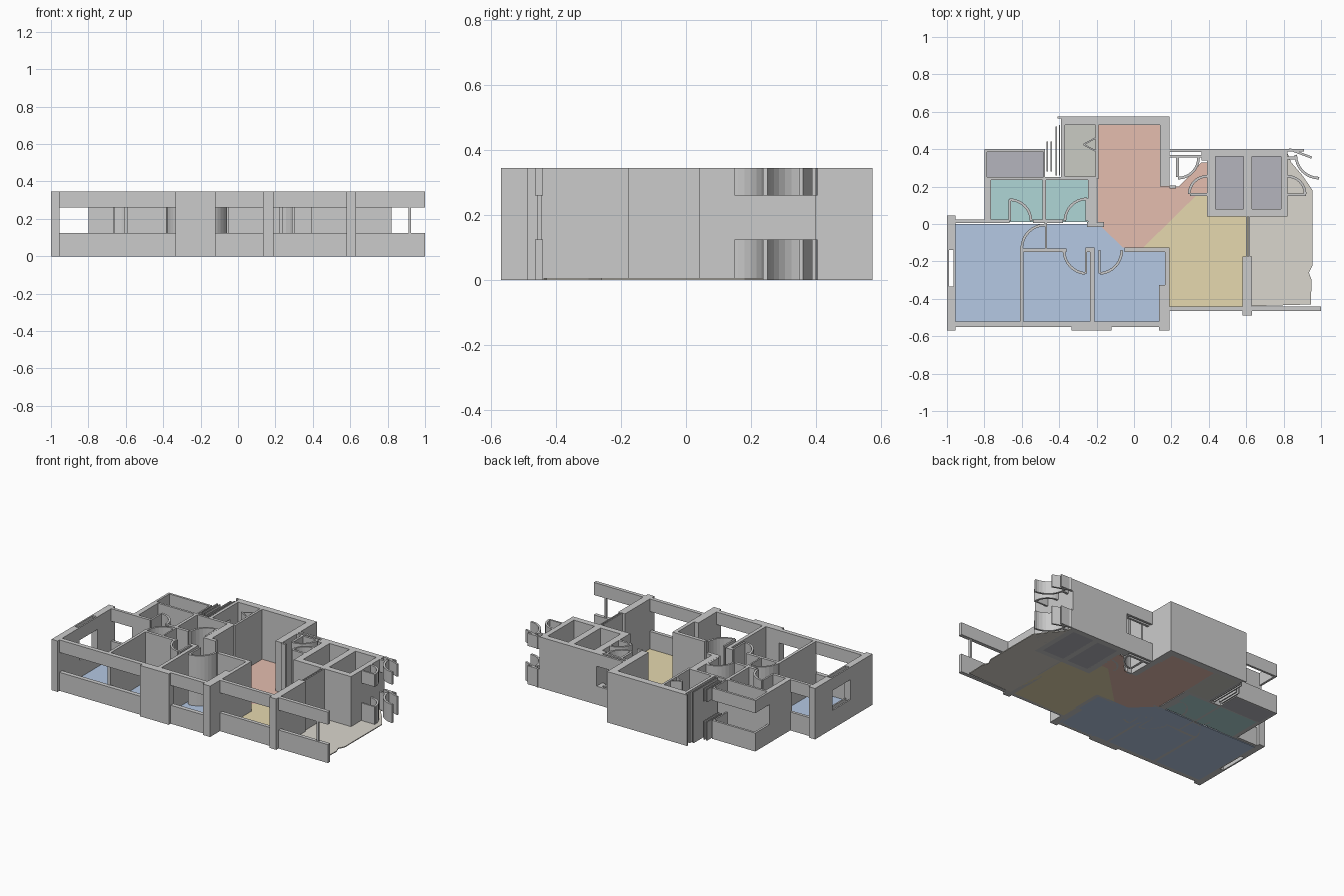
import bpy, bmesh
from math import sin, cos, radians
from mathutils import Vector

if "Cube" in bpy.data.objects:
    bpy.data.objects.remove(bpy.data.objects["Cube"])

H, SILL, LINTEL, FLOOR = 0.345, 0.125, 0.26, 0.006
FULL = [(0, H)]
SPLIT = [(0, SILL), (LINTEL, H)]


def prism(bm, pts, z0, z1):
    """Extrude a plan outline from z0 to z1."""
    f = bm.faces.new([bm.verts.new((x, y, z0)) for x, y in pts])
    ext = bmesh.ops.extrude_face_region(bm, geom=[f])
    bmesh.ops.translate(bm, vec=(0, 0, z1 - z0),
                        verts=[v for v in ext["geom"] if isinstance(v, bmesh.types.BMVert)])


def finish(name, bm, color=None):
    bmesh.ops.recalc_face_normals(bm, faces=bm.faces[:])
    me = bpy.data.meshes.new(name)
    bm.to_mesh(me)
    bm.free()
    ob = bpy.data.objects.new(name, me)
    bpy.context.collection.objects.link(ob)
    if color:
        mat = bpy.data.materials.get(color[0]) or bpy.data.materials.new(color[0])
        mat.diffuse_color = (*color[1], 1)
        mat.use_nodes = True
        mat.node_tree.nodes["Principled BSDF"].inputs["Base Color"].default_value = mat.diffuse_color
        me.materials.append(mat)


def walls(name, rects, levels=FULL):
    """Group of straight walls given as x0, x1, y0, y1."""
    bm = bmesh.new()
    for x0, x1, y0, y1 in rects:
        for z0, z1 in levels:
            prism(bm, [(x0, y0), (x1, y0), (x1, y1), (x0, y1)], z0, z1)
    finish(name, bm)


def strip(name, pts, w=0.014, levels=FULL):
    """Thin wall following a path."""
    p = [Vector(q) for q in pts]
    left, right = [], []
    for i, q in enumerate(p):
        d = (p[min(i + 1, len(p) - 1)] - p[max(i - 1, 0)]).normalized()
        n = Vector((-d.y, d.x)) * w / 2
        left.append(q + n)
        right.append(q - n)
    bm = bmesh.new()
    for z0, z1 in levels:
        prism(bm, left + right[::-1], z0, z1)
    finish(name, bm)


def door_swing(name, cx, cy, r, a0, a1, levels=FULL, n=8):
    pts = []
    for i in range(n + 1):
        a = radians(a0 + (a1 - a0) * i / n)
        pts.append((cx + r * cos(a), cy + r * sin(a)))
    strip(name, pts, levels=levels)


def floor(name, pts, color):
    bm = bmesh.new()
    prism(bm, pts, 0, FLOOR)
    finish(name, bm, color)


def rect(x0, x1, y0, y1):
    return [(x0, y0), (x1, y0), (x1, y1), (x0, y1)]


BLUE = ("blue", (.46, .58, .77))
SALMON = ("salmon", (.78, .51, .43))
YELLOW = ("yellow", (.79, .69, .43))
TEAL = ("teal", (.43, .67, .67))
BEIGE = ("beige", (.70, .67, .61))
SLATE = ("slate", (.46, .46, .51))
GREY = ("grey", (.59, .60, .55))

# Floors
floor("bedroom_floor", [(-.96, 0), (-.19, 0), (-.06, -.125), (.18, -.125), (.18, -.53), (-.96, -.53)], BLUE)
floor("dining_floor", [(-.195, .54), (.15, .54), (.15, .2), (.24, .2), (.29, .25), (.36, .33), (.4, .33),
                       (.4, .16), (.34, .16), (.05, -.125), (-.06, -.125), (-.195, 0)], SALMON)
floor("living_floor", [(.34, .16), (.4, .16), (.4, .04), (.61, .04), (.61, -.45), (.18, -.45),
                       (.18, -.125), (.05, -.125)], YELLOW)
floor("corridor_floor", [(.61, .05), (.82, .05), (.82, .38), (.84, .33), (.9, .26), (.955, .18), (.955, -.22),
                         (.935, -.26), (.95, -.3), (.945, -.43), (.61, -.44)], BEIGE)
floor("bath_floor_left", rect(-.77, -.485, .01, .24), TEAL)
floor("bath_floor_right", rect(-.475, -.24, .01, .24), TEAL)
floor("balcony_floor", rect(-.79, -.48, .245, .39), SLATE)
floor("kitchen_floor", rect(-.38, -.2, .25, .54), GREY)
for i, x in enumerate((.43, .625)):
    floor(f"shaft_floor_{i}", rect(x, x + .16, .075, .365), SLATE)

# Outer walls and piers
walls("left_wall", [(-1, -.955, -.14, .045), (-1, -.955, -.57, -.335)])
walls("left_window", [(-1, -.99, -.335, -.14), (-.965, -.955, -.335, -.14)], SPLIT)
walls("front_piers", [(-.335, -.12, -.57, -.52), (.135, .19, -.57, -.325), (.165, .19, -.325, -.125),
                      (.58, .63, -.49, -.175)])
walls("front_windows", [(-.955, -.335, -.55, -.52), (-.12, .135, -.55, -.52),
                        (.19, .58, -.465, -.44), (.63, 1, -.465, -.44)], SPLIT)
walls("front_right_post", [(.912, .925, -.46, -.445)])
walls("back_left_window", [(-.955, -.8, .005, .025)], SPLIT)
walls("back_block", [(-.39, .19, .53, .575), (.14, .19, .2, .575), (-.41, -.39, .565, .575)])

# Bedroom partitions
walls("bedroom_partitions", [(-.61, -.59, -.525, -.125), (-.235, -.21, -.525, -.125), (-.61, -.36, -.15, -.13),
                             (-.05, .19, -.15, -.125), (-.26, -.21, -.15, -.125), (-.475, -.465, -.13, .01)])

# Bathrooms
walls("bath_walls", [(-.8, -.765, .005, .25), (-.8, -.2, .235, .25), (-.49, -.47, .01, .24),
                     (-.245, -.2, 0, .25), (-.8, -.665, .005, .025), (-.54, -.38, .005, .025),
                     (-.25, -.16, -.015, .01)])

# Rear balcony rails
walls("balcony_rails", [(-.8, -.785, .24, .4), (-.8, -.475, .385, .4), (-.485, -.475, .25, .4)], SPLIT)

# Kitchen
walls("kitchen_walls", [(-.39, -.37, .44, .54), (-.205, -.19, .24, .54), (-.37, -.2, .24, .255)])
walls("kitchen_window", [(-.39, -.37, .25, .44), (-.467, -.46, .28, .44), (-.446, -.439, .28, .44)], SPLIT)
walls("sliding_panels", [(-.42, -.413, .26, .52), (-.402, -.395, .26, .53)])
strip("kitchen_door_a", [(-.205, .46), (-.27, .425)], .008)
strip("kitchen_door_b", [(-.27, .425), (-.205, .39)], .008)

# Lift shafts
walls("shaft_walls", [(.39, .82, .36, .4), (.39, .82, .04, .08), (.39, .435, .04, .4),
                      (.585, .63, .04, .4), (.785, .82, .04, .4)])
walls("corridor_partition", [(.6, .607, -.175, .04), (.613, .62, -.175, .04)])

# Entry and right end, open at window height
walls("entry_window", [(.19, .39, .385, .4), (.19, .39, .355, .37), (.36, .39, .34, .4)], SPLIT)
walls("entry_posts", [(.225, .24, .25, .355), (.19, .225, .19, .205), (.3, .39, .15, .165)])
walls("right_end_rails", [(.82, .91, .388, .4), (.82, .87, .345, .36), (.82, .92, .15, .162)], SPLIT)

# Door swings
door_swing("bedroom_door_a", -.25, -.14, .125, 180, 265)
door_swing("bedroom_door_b", -.19, -.14, .125, 275, 360)
door_swing("bedroom_door_c", -.475, -.13, .125, 90, 180)
door_swing("bath_door_a", -.665, .015, .115, 0, 90)
door_swing("bath_door_b", -.25, .015, .12, 90, 180)
walls("bath_door_leaves", [(-.67, -.658, .015, .13), (-.258, -.246, .015, .135)])
walls("bedroom_door_leaves", [(-.262, -.25, -.265, -.14), (-.19, -.178, -.265, -.14)])
door_swing("entry_door_a", .39, .16, .095, 90, 180)
door_swing("entry_door_b", .235, .355, .11, 270, 360)
door_swing("right_door_a", .82, .16, .095, 0, 90, SPLIT)
door_swing("right_door_b", .99, .37, .125, 180, 270, SPLIT)
strip("right_door_leaf", [(.83, .4), (.95, .355)], .012, SPLIT)
